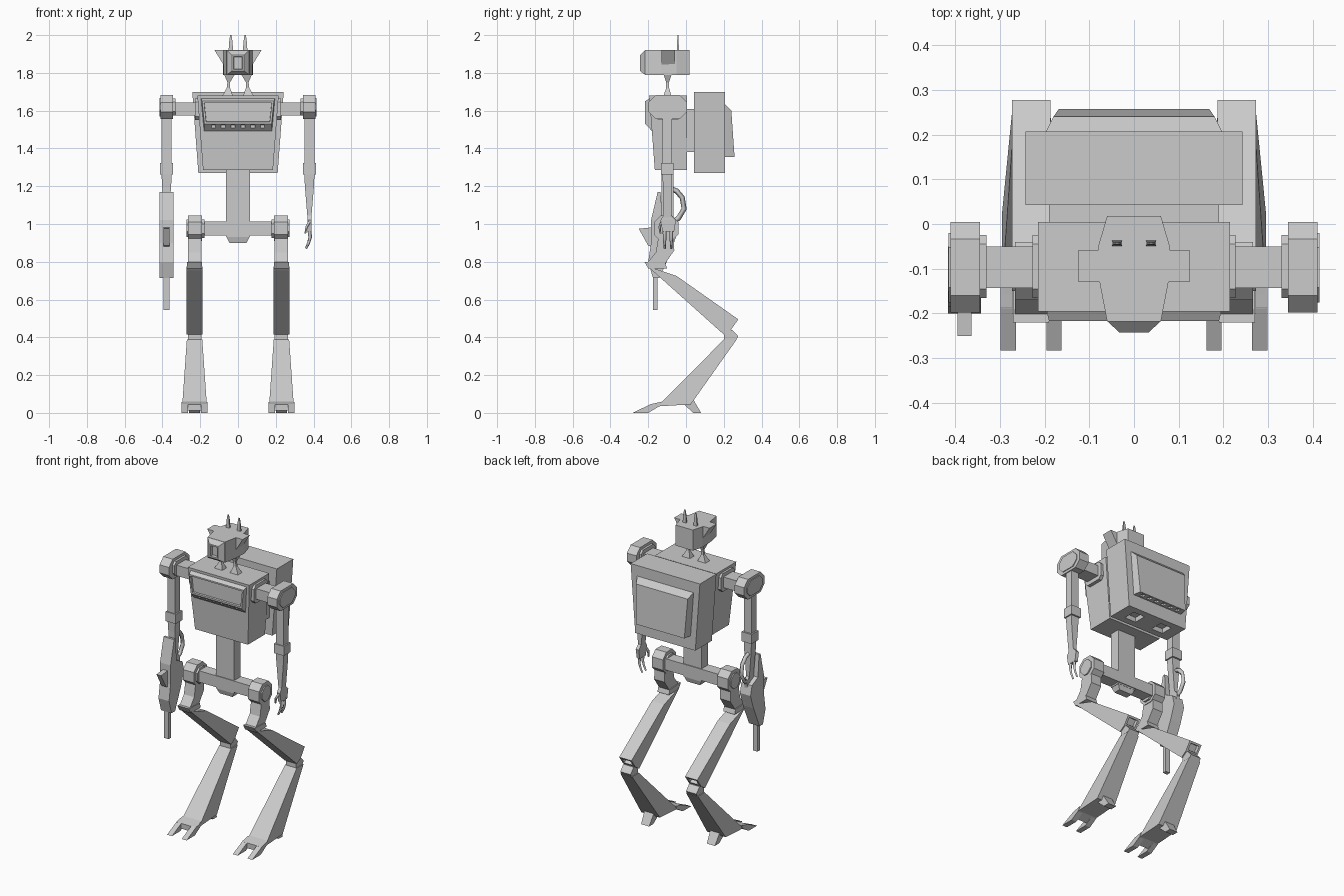
import bpy, bmesh
from mathutils import Vector

if "Cube" in bpy.data.objects:
    bpy.data.objects.remove(bpy.data.objects["Cube"])

mat = bpy.data.materials.new("light_grey")
mat.diffuse_color = (0.6, 0.6, 0.6, 1)
mat.use_nodes = True
mat.node_tree.nodes["Principled BSDF"].inputs["Base Color"].default_value = mat.diffuse_color


def finish(name, bm):
    bmesh.ops.recalc_face_normals(bm, faces=bm.faces)
    me = bpy.data.meshes.new(name)
    bm.to_mesh(me)
    bm.free()
    ob = bpy.data.objects.new(name, me)
    me.materials.append(mat)
    bpy.context.collection.objects.link(ob)
    return ob


def loft(name, rings, recess=None):
    """Skin equal-length rings; recess = (direction, margin, depth) sinks the faces pointing that way."""
    bm = bmesh.new()
    vr = [[bm.verts.new(p) for p in r] for r in rings]
    n = len(rings[0])
    for a, b in zip(vr, vr[1:]):
        for i in range(n):
            bm.faces.new((a[i], a[(i + 1) % n], b[(i + 1) % n], b[i]))
    bm.faces.new(vr[0])
    bm.faces.new(vr[-1])
    bmesh.ops.recalc_face_normals(bm, faces=bm.faces)
    if recess:
        d, margin, depth = recess
        d = Vector(d).normalized()
        fs = [max(bm.faces, key=lambda f: f.normal.dot(d))]
        bmesh.ops.inset_region(bm, faces=fs, thickness=margin)
        bmesh.ops.inset_region(bm, faces=fs, thickness=0.002, depth=-depth)
    return finish(name, bm)


def prism(name, prof, cx, w, recess=None):
    """Side profile of (y, z) points, w = half width in x, fixed or by height."""
    f = w if callable(w) else (lambda z: w)
    return loft(name, [[(cx + k * f(z), y, z) for y, z in prof] for k in (-1, 1)], recess)


def rect_z(x, y0, y1, z, cx=0):
    return [(cx - x, y0, z), (cx + x, y0, z), (cx + x, y1, z), (cx - x, y1, z)]


def trap_y(xt, xb, y, z0, z1):
    return [(-xb, y, z0), (xb, y, z0), (xt, y, z1), (-xt, y, z1)]


def box(name, x0, x1, y0, y1, z0, z1):
    c, h = (x0 + x1) / 2, abs(x1 - x0) / 2
    return loft(name, [rect_z(h, y0, y1, z0, c), rect_z(h, y0, y1, z1, c)])


def octagon(y0, y1, z0, z1, c):
    return [(y0 + c, z0), (y1 - c, z0), (y1, z0 + c), (y1, z1 - c),
            (y1 - c, z1), (y0 + c, z1), (y0, z1 - c), (y0, z0 + c)]


def rod(name, pts, r0, r1):
    cu = bpy.data.curves.new(name, 'CURVE')
    cu.dimensions = '3D'
    cu.bevel_depth = 1
    cu.bevel_resolution = 0
    cu.use_fill_caps = True
    sp = cu.splines.new('POLY')
    sp.points.add(len(pts) - 1)
    for i, p in enumerate(pts):
        sp.points[i].co = (*p, 1)
        sp.points[i].radius = r0 + (r1 - r0) * i / (len(pts) - 1)
    cu.materials.append(mat)
    ob = bpy.data.objects.new(name, cu)
    bpy.context.collection.objects.link(ob)


def cut(target, boxes):
    for b in boxes:
        cutter = box("cutter", *b)
        cutter.hide_render = True
        cutter.hide_set(True)
        m = target.modifiers.new("cut", 'BOOLEAN')
        m.operation = 'DIFFERENCE'
        m.object = cutter


# Torso with raised front panel and vent slots
loft("torso", [rect_z(.185, -.165, .005, 1.285), rect_z(.215, -.195, .005, 1.68)])
panel = loft("chest_panel", [trap_y(.2, .18, -.175, 1.487, 1.675),
                             trap_y(.19, .178, -.217, 1.53, 1.65)], ((0, -1, 0), .014, .012))
cut(panel, [(x - .011, x + .011, -.23, -.195, 1.495, 1.525)
            for x in (-.13, -.078, -.026, .026, .078, .13)])

# Backpack with rear panel and two exhaust openings below
box("backpack_link", -.19, .19, 0, .05, 1.38, 1.61)
pack = loft("backpack", [rect_z(.21, .042, .207, 1.27), rect_z(.242, .042, .207, 1.70)])
cut(pack, [(s * .1 - .04, s * .1 + .04, .085, .165, 1.25, 1.30) for s in (-1, 1)])
rear = loft("rear_panel", [trap_y(.2, .178, .2, 1.355, 1.64),
                           [(-.168, .257, 1.355), (.168, .257, 1.355), (.18, .24, 1.60), (-.18, .24, 1.60)]])
cut(rear, [(x - .012, x + .012, .218, .245, 1.34, 1.368)
           for x in (-.13, -.078, -.026, .026, .078, .13)])

# Neck struts
for s in (-1, 1):
    loft("neck_strut", [[(s * a, y0, z), (s * b, y0, z), (s * b, y1, z), (s * a, y1, z)]
                        for a, b, y0, y1, z in ((.025, .085, -.12, -.075, 1.675),
                                                (.042, .06, -.105, -.09, 1.72),
                                                (.042, .056, -.105, -.09, 1.75),
                                                (.015, .075, -.12, -.075, 1.795))])

# Head: faceted block, bevelled snout with eye slot, ears, antennae
outline = [(-.06, .018), (.06, .018), (.08, -.05), (.077, -.13), (.06, -.218), (-.06, -.218),
           (-.077, -.13), (-.08, -.05)]
loft("head", [[(x, y, z) for x, y in outline] for z in (1.79, 1.92)])
loft("snout", [trap_y(.06, .06, -.217, 1.79, 1.92), trap_y(.032, .032, -.243, 1.81, 1.895)],
     ((0, -1, 0), .013, .02))
for s in (-1, 1):
    loft("ear", [[(s * .06, y, 1.92), (s * .124, y, 1.92), (s * .078, y, 1.845), (s * .06, y, 1.845)]
                 for y in (-.13, -.058)])
    loft("antenna", [rect_z(.012, -.049, -.037, 1.915, s * .038), rect_z(.009, -.047, -.039, 1.965, s * .038),
                     rect_z(.004, -.045, -.041, 2.0, s * .038)])

# Spine and hip bar
prism("spine", [(-.13, .93), (-.065, .93), (-.065, 1.29), (-.13, 1.29)], 0, .063)
loft("spine_foot", [rect_z(.045, -.12, -.075, .90), rect_z(.063, -.13, -.065, .935)])
box("hip_bar", -.19, .19, -.135, -.06, .94, 1.012)

for s in (-1, 1):
    # Shoulder
    prism("shoulder_collar", octagon(-.165, -.025, 1.55, 1.665, .02), s * .215, .012)
    box("shoulder_axle", s * .21, s * .335, -.143, -.05, 1.575, 1.642)
    prism("shoulder_inner_ring", octagon(-.165, -.025, 1.575, 1.665, .02), s * .338, .008)
    prism("shoulder", octagon(-.198, .005, 1.555, 1.682, .038), s * .377, .033)
    prism("shoulder_cap", octagon(-.175, -.02, 1.57, 1.667, .033), s * .41, .005)

    # Arm
    c = s * .378
    box("upper_arm", c - .026, c + .026, -.125, -.075, 1.31, 1.57)
    box("elbow", c - .035, c + .035, -.132, -.065, 1.262, 1.322)
    loft("forearm", [rect_z(.027, -.125, -.075, 1.27, c), rect_z(.024, -.122, -.076, 1.20, c),
                     rect_z(.01, -.12, -.077, 1.03, c)])
    loft("palm", [rect_z(.01, -.12, -.077, 1.045, c), rect_z(.011, -.135, -.053, 1.02, c),
                  rect_z(.01, -.125, -.063, .96, c)])
    for y in (-.113, -.078):
        rod("finger", [(c, y, .97), (c + s * .004, y, .93), (c - s * .004, y, .90), (c - s * .018, y, .87)], .011, .006)
    rod("thumb", [(c, -.13, 1.01), (c - s * .015, -.14, .985), (c - s * .022, -.135, .95)], .009, .005)

    # Hip and upper leg
    h = s * .23
    prism("hip", octagon(-.17, -.04, .91, 1.045, .035), s * .228, .038)
    prism("hip_cap", octagon(-.15, -.06, .93, 1.025, .03), s * .268, .005)
    prism("hip_inner_ring", octagon(-.15, -.06, .925, 1.025, .025), s * .185, .007)
    prism("upper_thigh", [(-.145, .935), (-.065, .935), (-.062, .86), (-.115, .785), (-.212, .785), (-.16, .85)],
          h, .036)
    prism("knee_front", [(-.22, .80), (-.11, .795), (-.1, .765), (-.2, .765)], h, .04)

    # Long thigh with a socket in its rear end
    prism("thigh", [(-.2, .775), (-.05, .725), (.277, .495), (.238, .44), (.2, .415), (-.18, .755)],
          h, lambda z: .043, ((0, .8, -.6), .018, .02))
    prism("hock", [(.2, .43), (.245, .44), (.277, .405), (.262, .383), (.2, .385)], h, .036)

    # Shin flaring to the foot, two toes and a heel spur
    width = lambda z: .068 - .07 * z
    prism("shin", [(.2, .388), (.268, .388), (.025, .045), (-.14, .035), (-.19, .012), (-.19, .045), (-.125, .06)],
          h, width)
    for k in (-1, 1):
        prism("toe", [(-.283, 0), (-.2, 0), (-.14, .036), (-.13, .058), (-.185, .047)], h + k * .051, .017)
    loft("heel", [[(h - a, y0, z0), (h + a, y0, z0), (h + a, y1, z1), (h - a, y1, z1)]
                  for a, y0, z0, y1, z1 in ((.034, -.01, .045, .03, .085), (.028, .038, 0, .08, 0))])

# Carried rifle pointing down: body, barrel, sight fin, rear loop
g = -.379
prism("rifle_body", [(-.15, 1.17), (-.135, 1.17), (-.125, 1.03), (-.065, 1.0), (-.05, .94), (-.08, .85),
                     (-.14, .715), (-.175, .715), (-.2, .80), (-.185, .90), (-.185, 1.02)], g, .037)
box("rifle_barrel", g - .016, g + .016, -.175, -.15, .545, .72)
prism("rifle_sight", [(-.25, .975), (-.15, .985), (-.15, .87), (-.2, .885)], g, .016)
rod("rifle_loop", [(g, -.09, 1.19), (g, -.05, 1.175), (g, -.02, 1.14), (g, -.01, 1.08), (g, -.04, 1.03),
                   (g, -.09, 1.0)], .014, .014)
